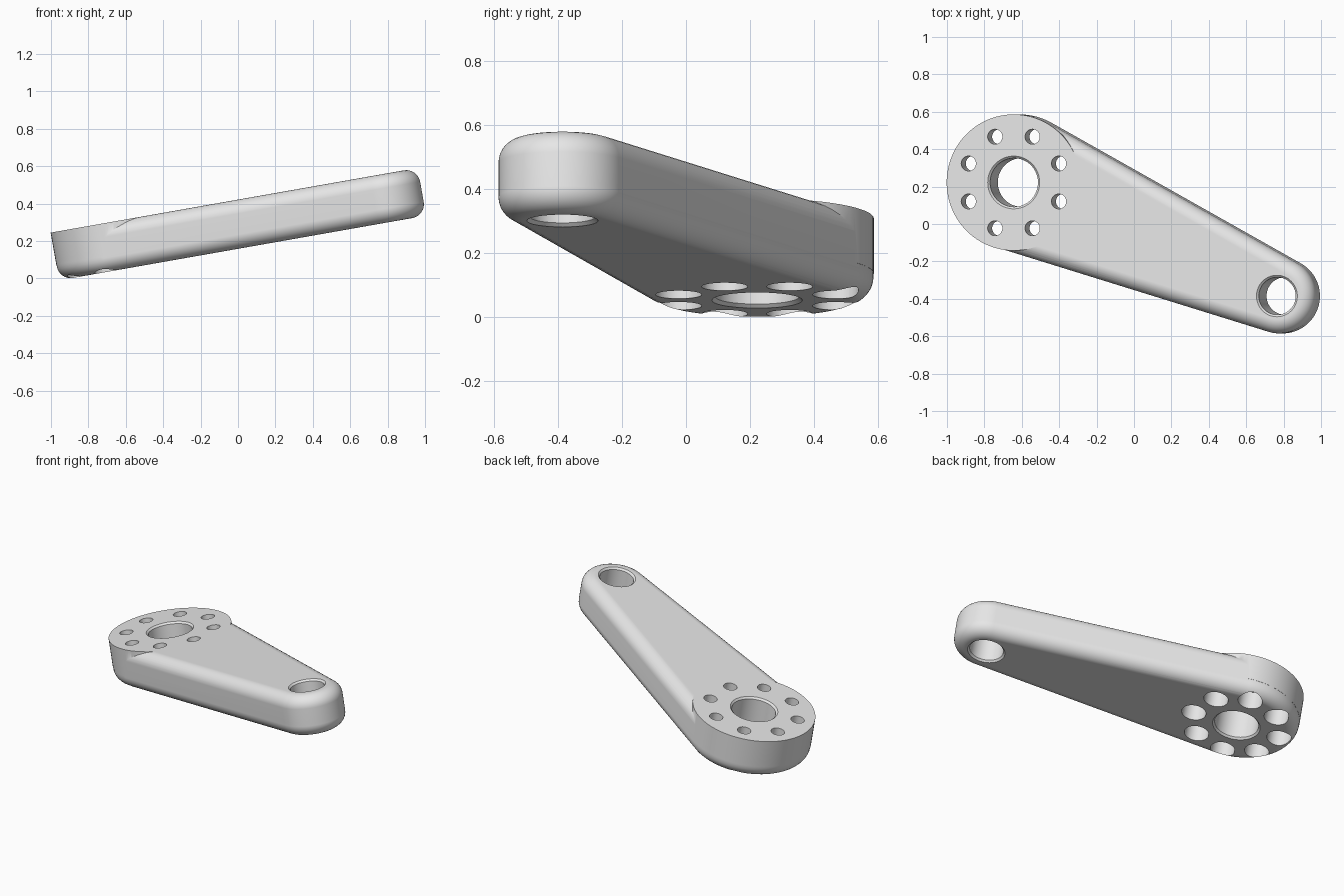
import bpy, bmesh, math

cube = bpy.data.objects.get("Cube")
if cube:
    bpy.data.objects.remove(cube, do_unlink=True)

# Dimensions in the arm's own untilted frame
TILT = math.radians(10)
BOT, TOP = 0.156, 0.415
BIG, BIG_R = (-0.58, 0.222), 0.363
SMALL, SMALL_R = (0.849, -0.385), 0.2
FILLET = 0.075
BOLT_CIRCLE = 0.265

metal = bpy.data.materials.new("light_grey_metal")
metal.use_nodes = True
grey = (0.8, 0.8, 0.8, 1)
metal.diffuse_color = grey
metal.node_tree.nodes["Principled BSDF"].inputs["Base Color"].default_value = grey


def arc(centre, r, a0, a1, n):
    return [(centre[0] + r * math.cos(a0 + (a1 - a0) * i / n),
             centre[1] + r * math.sin(a0 + (a1 - a0) * i / n)) for i in range(n + 1)]


def circle(centre, r, n=64):
    return arc(centre, r, 0, 2 * math.pi, n)[:-1]


def arm_outline(inset):
    """Two circles joined by their outer tangents, shrunk by inset."""
    dx, dy = SMALL[0] - BIG[0], SMALL[1] - BIG[1]
    axis = math.atan2(dy, dx)
    phi = math.acos((BIG_R - SMALL_R) / math.hypot(dx, dy))
    return (arc(BIG, BIG_R - inset, axis + phi, axis + 2 * math.pi - phi, 56)
            + arc(SMALL, SMALL_R - inset, axis - phi, axis + phi, 40))


def loft(bm, rings):
    """Skin a stack of (outline, height) rings and cap both ends."""
    loops = [[bm.verts.new((x, y, z)) for x, y in pts] for pts, z in rings]
    n = len(loops[0])
    for a, b in zip(loops, loops[1:]):
        for i in range(n):
            j = (i + 1) % n
            bm.faces.new((a[i], a[j], b[j], b[i]))
    bm.faces.new(loops[0][::-1])
    bm.faces.new(loops[-1])


def finish(bm, name):
    bmesh.ops.recalc_face_normals(bm, faces=bm.faces)
    mesh = bpy.data.meshes.new(name)
    bm.to_mesh(mesh)
    bm.free()
    mesh.materials.append(metal)
    ob = bpy.data.objects.new(name, mesh)
    bpy.context.collection.objects.link(ob)
    return ob


def combine(target, tool, operation):
    tool.hide_render = True
    mod = target.modifiers.new(operation.lower(), 'BOOLEAN')
    mod.operation, mod.solver, mod.object = operation, 'EXACT', tool
    bpy.context.view_layer.objects.active = target
    bpy.ops.object.modifier_apply(modifier=mod.name)
    bpy.data.objects.remove(tool, do_unlink=True)


# Tapered arm with rounded top and bottom rims
STEPS = 8
fillet = [(FILLET * (1 - math.sin(t)), FILLET * (1 - math.cos(t)))
          for t in (math.pi / 2 * i / STEPS for i in range(STEPS + 1))]
bm = bmesh.new()
loft(bm, [(arm_outline(i), BOT + h) for i, h in fillet]
     + [(arm_outline(i), TOP - h) for i, h in reversed(fillet)])
arm = finish(bm, "lever_arm")

# Sharp-topped round hub at the wide end
bm = bmesh.new()
loft(bm, [(circle(BIG, BIG_R + 0.001, 96), z) for z in (BOT + FILLET + 0.01, TOP)])
combine(arm, finish(bm, "hub_disc"), 'UNION')

# Bores with chamfered rims
bm = bmesh.new()
C, E = 0.011, 0.02
for centre, r in ((BIG, 0.13), (SMALL, 0.1)):
    profile = [(r + C + E, BOT - E), (r, BOT + C), (r, TOP - C), (r + C + E, TOP + E)]
    loft(bm, [(circle(centre, rad), z) for rad, z in profile])

# Ring of eight bolt holes, counterbored from below
for k in range(8):
    a = math.radians(22.5 + 45 * k)
    centre = (BIG[0] + BOLT_CIRCLE * math.cos(a), BIG[1] + BOLT_CIRCLE * math.sin(a))
    profile = [(0.072, BOT - 0.05), (0.072, BOT + 0.12), (0.04, BOT + 0.12), (0.04, TOP + 0.05)]
    loft(bm, [(circle(centre, rad, 40), z) for rad, z in profile])
combine(arm, finish(bm, "hole_cutters"), 'DIFFERENCE')

# Tilt the arm and shade it
arm.rotation_euler.y = -TILT
bpy.ops.object.select_all(action='DESELECT')
arm.select_set(True)
bpy.context.view_layer.objects.active = arm
bpy.ops.object.transform_apply(location=False, rotation=True, scale=False)
bpy.ops.object.shade_smooth_by_angle(angle=math.radians(30))
normals = arm.modifiers.new("even_flats", 'WEIGHTED_NORMAL')
normals.keep_sharp = True
